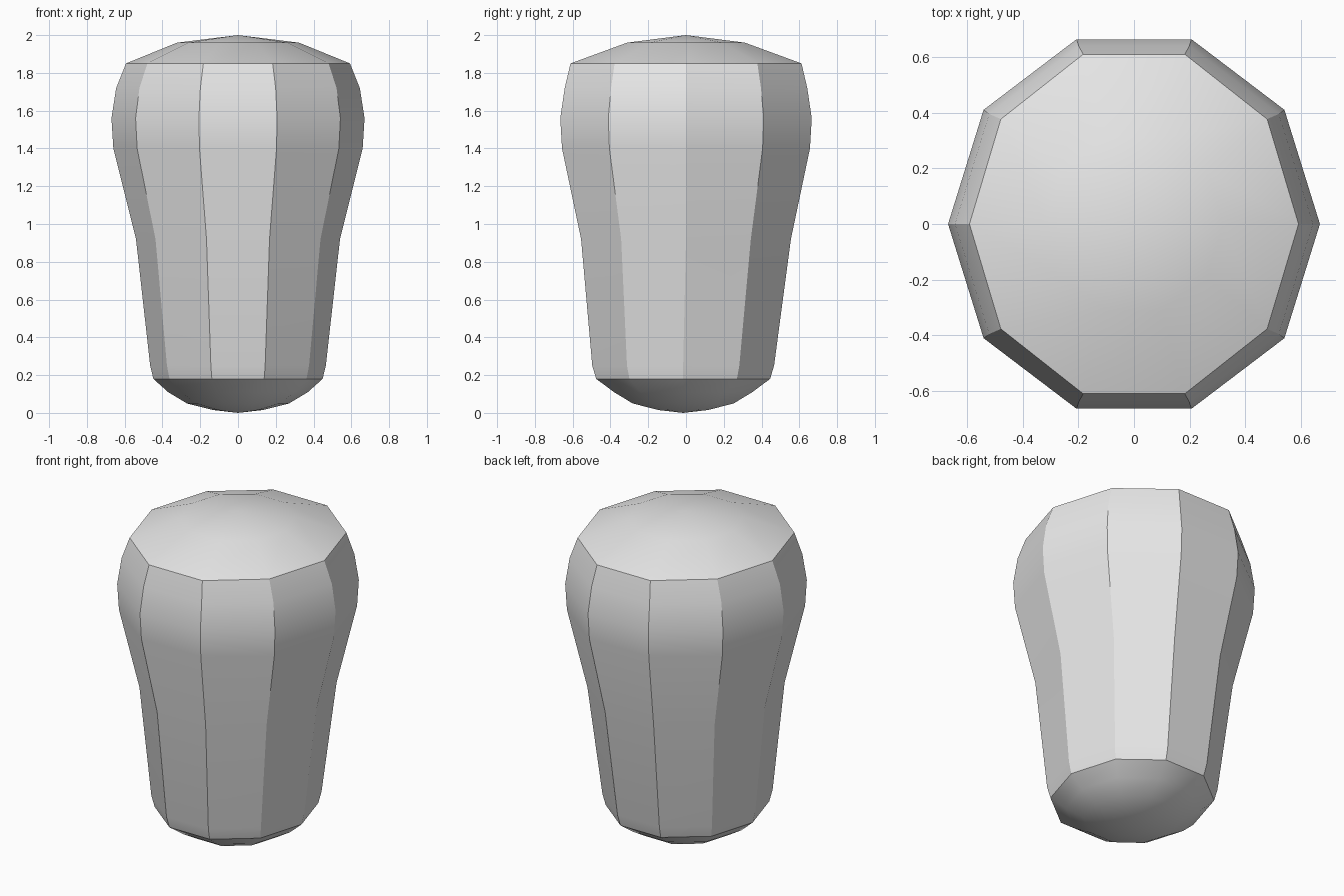
import bpy, bmesh
from math import sin, cos, tau, radians

cube = bpy.data.objects.get("Cube")
if cube:
    bpy.data.objects.remove(cube)

SIDES = 10
# Rings from bottom to top: height, x radius, y radius, y shift
RINGS = [
    (0.015, 0.13, 0.137, -0.015),
    (0.05, 0.27, 0.281, -0.015),
    (0.11, 0.37, 0.385, -0.015),
    (0.18, 0.448, 0.484, -0.015),
    (0.25, 0.465, 0.506, -0.015),
    (0.92, 0.54, 0.584, 0),
    (1.40, 0.66, 0.69, 0),
    (1.56, 0.67, 0.70, 0),
    (1.72, 0.645, 0.675, 0),
    (1.85, 0.593, 0.643, 0),
    (1.96, 0.323, 0.328, 0),
]

# Plain grey surface
grey = bpy.data.materials.new("plain_grey")
grey.use_nodes = True
colour = (0.8, 0.8, 0.8, 1)
grey.diffuse_color = colour
grey.node_tree.nodes["Principled BSDF"].inputs["Base Color"].default_value = colour

# Ten-sided knob body, lofted through the rings
bm = bmesh.new()
loops = []
for z, rx, ry, shift in RINGS:
    loops.append([bm.verts.new((rx * cos(tau * i / SIDES),
                                ry * sin(tau * i / SIDES) + shift, z))
                  for i in range(SIDES)])
for low, high in zip(loops, loops[1:]):
    for i in range(SIDES):
        j = (i + 1) % SIDES
        bm.faces.new((low[i], low[j], high[j], high[i]))

# Shallow points closing the base and the crown
base = bm.verts.new((0, -0.015, 0))
crown = bm.verts.new((0, 0, 2))
for i in range(SIDES):
    j = (i + 1) % SIDES
    bm.faces.new((base, loops[0][j], loops[0][i]))
    bm.faces.new((crown, loops[-1][i], loops[-1][j]))
bmesh.ops.recalc_face_normals(bm, faces=bm.faces)

mesh = bpy.data.meshes.new("faceted_knob")
bm.to_mesh(mesh)
bm.free()
mesh.materials.append(grey)
knob = bpy.data.objects.new("faceted_knob", mesh)
bpy.context.collection.objects.link(knob)

# Smooth along the length, sharp between the side facets and at the crown rim
bpy.ops.object.select_all(action="DESELECT")
knob.select_set(True)
bpy.context.view_layer.objects.active = knob
bpy.ops.object.shade_smooth_by_angle(angle=radians(30))
